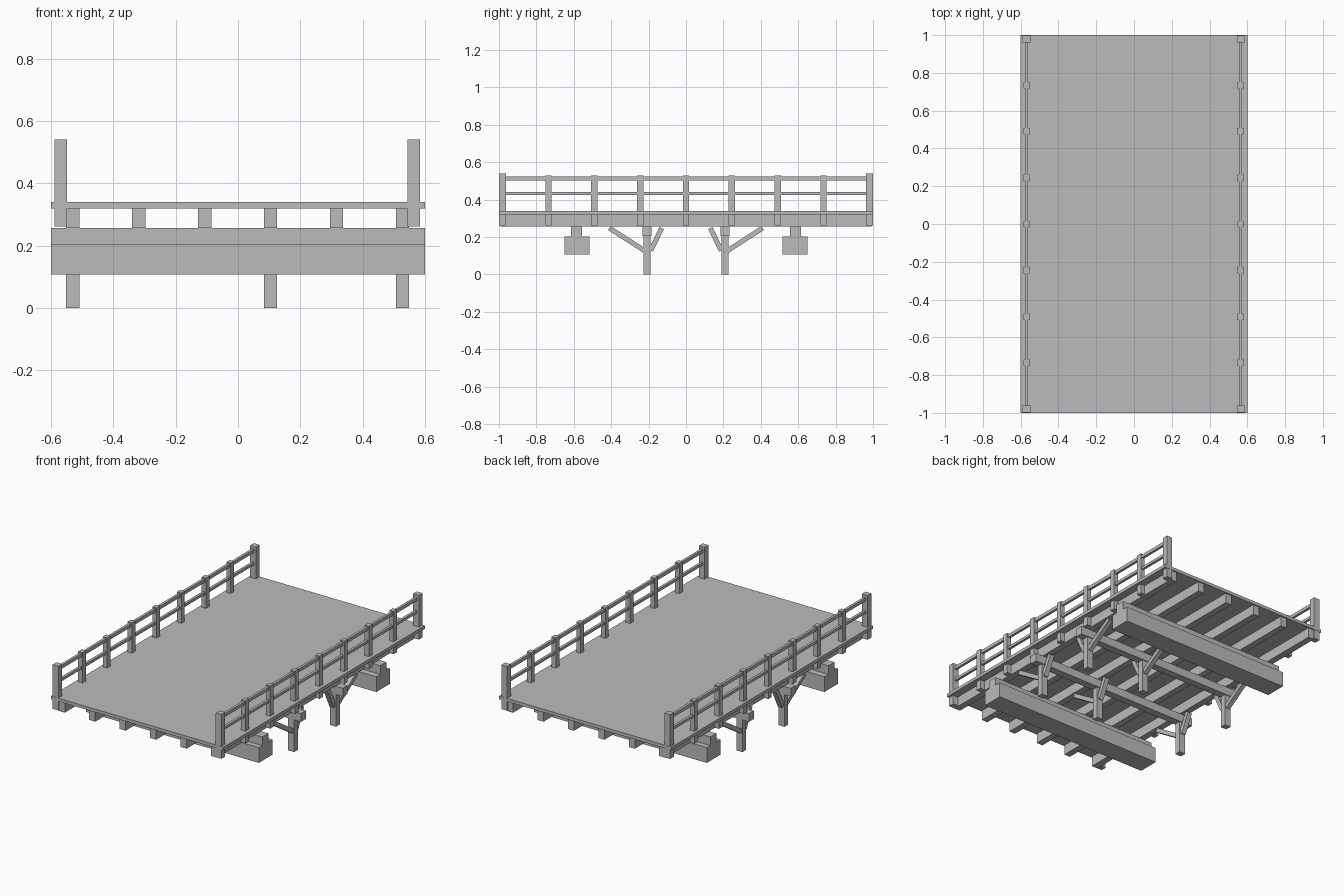
import bpy
from math import atan2
from mathutils import Vector

cube = bpy.data.objects.get("Cube")
if cube:
    bpy.data.objects.remove(cube, do_unlink=True)

# One plain grey for everything
grey = bpy.data.materials.new("plain_grey")
grey.use_nodes = True
colour = (0.5, 0.5, 0.5, 1)
grey.diffuse_color = colour
grey.node_tree.nodes["Principled BSDF"].inputs["Base Color"].default_value = colour


def beam(name, centre, size, tilt=0.0):
    """Box given by its centre and size, tilted about x."""
    bpy.ops.mesh.primitive_cube_add(size=1, location=centre)
    obj = bpy.context.object
    obj.name = name
    obj.scale = size
    bpy.ops.object.transform_apply(location=False, rotation=False, scale=True)
    obj.rotation_euler.x = tilt
    obj.data.materials.append(grey)
    return obj


def upright(name, x, y, width, depth, low, high):
    return beam(name, (x, y, (low + high) / 2), (width, depth, high - low))


def brace(name, x, start, end):
    """Slanted strut between two (y, z) points."""
    a, b = Vector(start), Vector(end)
    d = b - a
    mid = (a + b) / 2
    return beam(name, (x, mid.x, mid.y), (0.03, d.length, 0.026), atan2(d.y, d.x))


# Deck and the joists under it
upright("deck", 0, 0, 1.2, 2, 0.32, 0.34)
for i in range(6):
    upright("joist", -0.53 + 0.2116 * i, 0, 0.042, 1.985, 0.257, 0.32)

# Railings with heavier end posts
for x in (-0.569, 0.564):
    for i in range(-4, 5):
        if abs(i) == 4:
            upright("end_post", x, 0.245 * i, 0.04, 0.037, 0.262, 0.54)
        else:
            upright("rail_post", x, 0.245 * i, 0.03, 0.034, 0.262, 0.53)
    upright("top_rail", x, 0, 0.016, 1.96, 0.502, 0.523)
    upright("middle_rail", x, 0, 0.016, 1.96, 0.424, 0.441)

# Abutments and trestles, the same at both ends
for side in (-1, 1):
    upright("abutment", 0, side * 0.583, 1.2, 0.134, 0.107, 0.203)
    upright("abutment_sill", 0, side * 0.586, 1.2, 0.06, 0.203, 0.257)
    y = side * 0.208
    upright("cap_beam", 0, y, 1.2, 0.048, 0.205, 0.257)
    for x in (-0.53, 0.104, 0.528):
        upright("leg", x, y, 0.042, 0.038, 0, 0.205)
        brace("long_brace", x, (side * 0.222, 0.127), (side * 0.41, 0.248))
        brace("short_brace", x, (side * 0.188, 0.127), (side * 0.13, 0.248))
